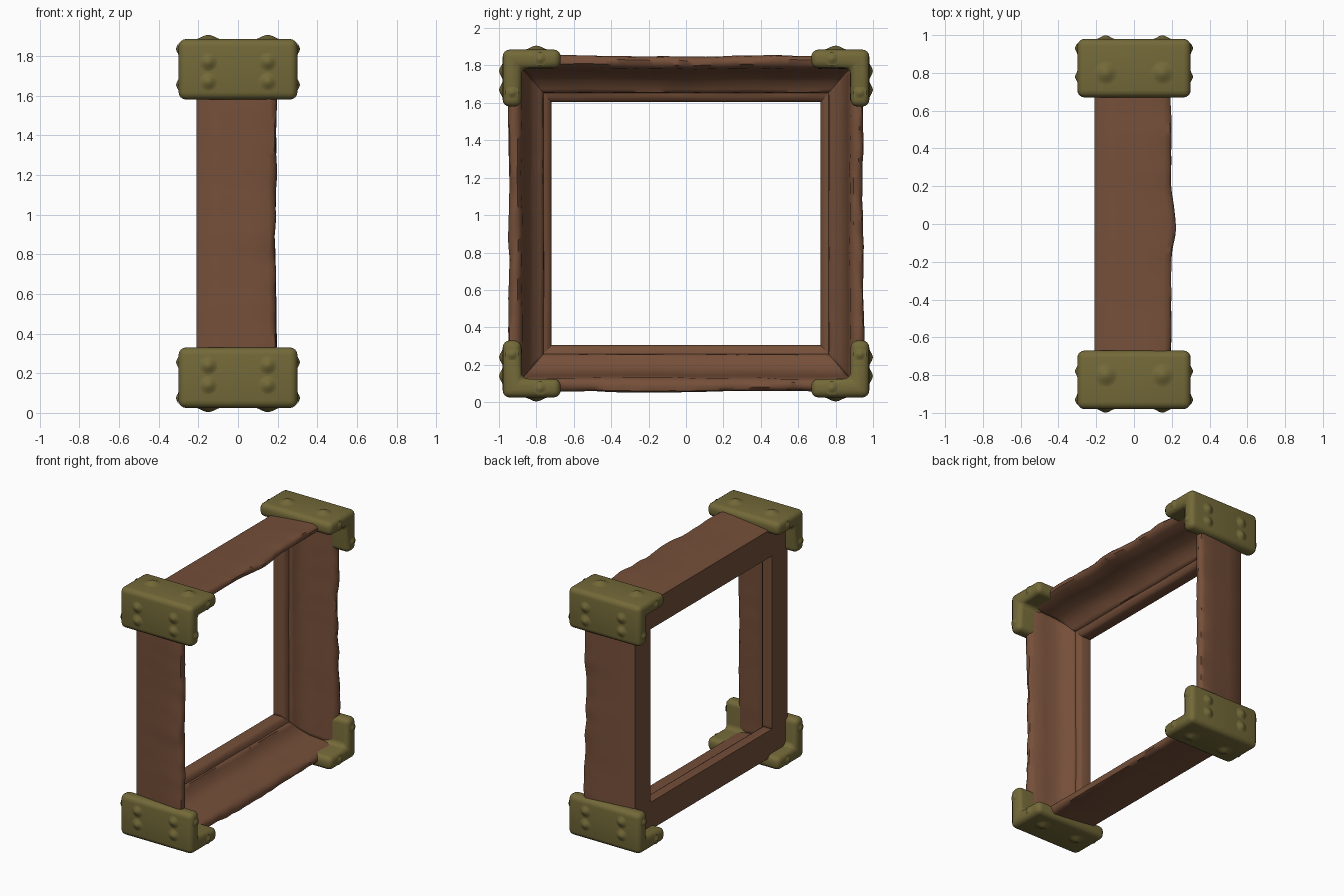
import bpy, bmesh, math
from mathutils import Vector, noise

if "Cube" in bpy.data.objects:
    bpy.data.objects.remove(bpy.data.objects["Cube"])

CZ = 0.955            # height of the frame centre
HY, HZ = 0.95, 0.90   # outer half sizes of the frame


def material(name, rgb):
    m = bpy.data.materials.new(name)
    m.diffuse_color = (*rgb, 1)
    m.use_nodes = True
    m.node_tree.nodes["Principled BSDF"].inputs["Base Color"].default_value = m.diffuse_color
    return m


wood = material("brown wood", (0.178, 0.078, 0.041))
brass = material("olive brass", (0.172, 0.141, 0.040))


def finish(bm, name, mat, angle):
    bmesh.ops.recalc_face_normals(bm, faces=bm.faces)
    me = bpy.data.meshes.new(name)
    bm.to_mesh(me)
    bm.free()
    me.materials.append(mat)
    ob = bpy.data.objects.new(name, me)
    bpy.context.collection.objects.link(ob)
    bpy.context.view_layer.objects.active = ob
    ob.select_set(True)
    bpy.ops.object.shade_smooth_by_angle(angle=math.radians(angle))
    ob.select_set(False)
    return ob


# Moulding section: (depth x, inset from the outer face, roughness)
SECTION = [(-0.21, 0.045, 0.0), (-0.20, 0.037, 0.1), (-0.08, 0.022, 0.2),
           (0.06, 0.008, 0.5), (0.155, 0.002, 1.0), (0.18, 0.010, 1.0),
           (0.19, 0.028, 1.0), (0.188, 0.052, 1.0), (0.165, 0.072, 0.9),
           (0.08, 0.085, 0.7), (0.0, 0.10, 0.7), (-0.06, 0.13, 0.6),
           (-0.085, 0.17, 0.5), (-0.095, 0.185, 0.3), (-0.11, 0.188, 0.2),
           (-0.115, 0.205, 0.4), (-0.125, 0.222, 0.2), (-0.14, 0.230, 0.0),
           (-0.21, 0.230, 0.0)]


def beam(name, out, along, half_out, half_along, seed, level, bow=0.0):
    """Mitred length of weathered moulding; level beams are slightly deeper."""
    bm = bmesh.new()
    steps = 72
    rings = []
    for i in range(steps + 1):
        t = 2 * i / steps - 1
        fade = 1 - abs(t) ** 10
        ring = []
        for j, (x, inset, rough) in enumerate(SECTION):
            extra = max(inset - 0.10, 0) / 0.13 * 0.02
            in_out = inset + (extra if level else 0)
            in_end = inset + (0 if level else extra)
            s = t * (half_along - in_end)
            big = noise.noise(Vector((s * 2.6, j * 0.25, seed)))
            fine = noise.noise(Vector((s * 9, j * 0.6, seed + 9)))
            wob = rough * fade * (0.018 * big + 0.007 * fine)
            dx = wob + max(rough - 0.5, 0) * 2 * bow * math.exp(-(s / 0.16) ** 2)
            p = out * (half_out - in_out + wob * 0.6) + along * s
            ring.append(bm.verts.new(p + Vector((x + dx, 0, CZ))))
        rings.append(ring)
    n = len(SECTION)
    for a, b in zip(rings, rings[1:]):
        for j in range(n):
            k = (j + 1) % n
            bm.faces.new((a[j], a[k], b[k], b[j]))
    for ring in (rings[0], rings[-1]):
        bm.faces.new(ring)
    return finish(bm, name, wood, 50)


Y, Z = Vector((0, 1, 0)), Vector((0, 0, 1))
beam("top_beam", Z, Y, HZ, HY, 1.3, True, 0.035)
beam("bottom_beam", -Z, Y, HZ, HY, 5.7, True)
beam("front_post", -Y, Z, HY, HZ, 12.1, False)
beam("back_post", Y, Z, HY, HZ, 17.9, False)


def bump(bm, centre, normal, radius, height):
    """Worn rivet: a soft bell that melts into the surface."""
    rot = Vector((0, 0, 1)).rotation_difference(normal).to_matrix()
    segs, rows = 16, 6
    top = bm.verts.new(centre + normal * height)
    prev = None
    for r in range(1, rows + 1):
        f = r / rows
        h = height * (0.5 + 0.5 * math.cos(math.pi * f)) - 0.0008 * f
        ring = []
        for k in range(segs):
            a = 2 * math.pi * k / segs
            ring.append(bm.verts.new(centre + rot @ Vector(
                (radius * f * math.cos(a), radius * f * math.sin(a), h))))
        for k in range(segs):
            m = (k + 1) % segs
            if prev:
                bm.faces.new((prev[k], ring[k], ring[m], prev[m]))
            else:
                bm.faces.new((top, ring[k], ring[m]))
        prev = ring
    # Closed underside keeps the normals pointing outward
    bm.faces.new(prev[::-1])


def bracket(name, sy, sz):
    """L-shaped corner cap wrapping the outside of the frame."""
    oy, oz, t, leg = 0.98, 0.93, 0.10, 0.305
    shape = [(oy, oz), (oy - leg - 0.005, oz), (oy - leg - 0.005, oz - t),
             (oy - t, oz - t), (oy - t, oz - leg), (oy, oz - leg)]
    bm = bmesh.new()
    verts = [bm.verts.new((-0.30, sy * y, CZ + sz * z)) for y, z in shape]
    face = bm.faces.new(verts)
    ext = bmesh.ops.extrude_face_region(bm, geom=[face])
    for v in ext["geom"]:
        if isinstance(v, bmesh.types.BMVert):
            v.co.x = 0.30
    bmesh.ops.recalc_face_normals(bm, faces=bm.faces)
    bmesh.ops.bevel(bm, geom=bm.edges[:], offset=0.038, segments=4,
                    profile=0.5, affect='EDGES')
    for x in (-0.15, 0.15):
        # Rivets on the upright leg, then on the level leg
        for d in (0.115, 0.215):
            bump(bm, Vector((x, sy * oy, CZ + sz * (oz - d))),
                 Y * sy, 0.052, 0.019)
        bump(bm, Vector((x, sy * (oy - 0.18), CZ + sz * oz)),
             Z * sz, 0.068, 0.021)
    for side in (-1, 1):
        # Small rivets on both rims
        for y, z in ((oy - 0.05, oz - 0.23), (oy - 0.20, oz - 0.05)):
            bump(bm, Vector((side * 0.30, sy * y, CZ + sz * z)),
                 Vector((side, 0, 0)), 0.036, 0.012)
    finish(bm, name, brass, 60)


for sy, a in ((-1, "front"), (1, "back")):
    for sz, b in ((-1, "bottom"), (1, "top")):
        bracket(f"{b}_{a}_bracket", sy, sz)
